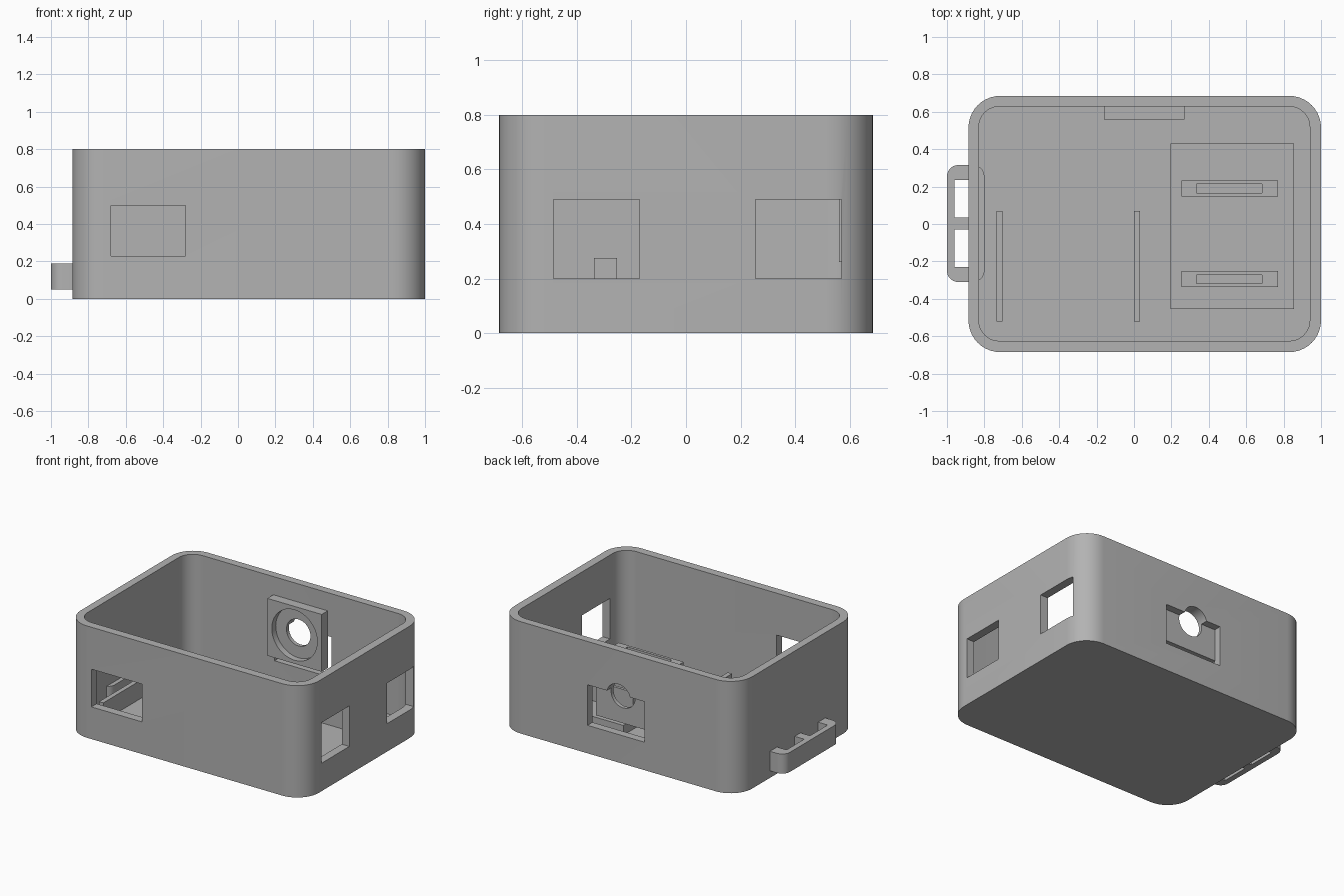
import bpy, bmesh, math
from mathutils import Matrix, Vector

if "Cube" in bpy.data.objects:
    bpy.data.objects.remove(bpy.data.objects["Cube"], do_unlink=True)

grey = bpy.data.materials.new("plain grey")
grey.use_nodes = True
grey.diffuse_color = (0.45, 0.45, 0.45, 1)
grey.node_tree.nodes["Principled BSDF"].inputs["Base Color"].default_value = (0.45, 0.45, 0.45, 1)


def finish(name, bm):
    mesh = bpy.data.meshes.new(name)
    bm.to_mesh(mesh)
    bm.free()
    obj = bpy.data.objects.new(name, mesh)
    mesh.materials.append(grey)
    bpy.context.collection.objects.link(obj)
    return obj


def block(name, x, y, z, radius=0):
    """Box between the given limits, with optional rounded upright edges."""
    bm = bmesh.new()
    bmesh.ops.create_cube(bm, size=1)
    for v in bm.verts:
        v.co = [lo + (c + 0.5) * (hi - lo) for c, (lo, hi) in zip(v.co, (x, y, z))]
    if radius:
        upright = [e for e in bm.edges if abs(e.verts[0].co.z - e.verts[1].co.z) > 0.01]
        bmesh.ops.bevel(bm, geom=upright, offset=radius, segments=10,
                        profile=0.5, affect='EDGES')
    return finish(name, bm)


def bore(name, x, z, radius, y):
    """Cylinder lying along y."""
    bm = bmesh.new()
    turn = Matrix.Translation((x, sum(y) / 2, z)) @ Matrix.Rotation(math.pi / 2, 4, 'X')
    bmesh.ops.create_cone(bm, cap_ends=True, segments=48, radius1=radius, radius2=radius,
                          depth=y[1] - y[0], matrix=turn)
    return finish(name, bm)


def cut(target, *cutters):
    for cutter in cutters:
        mod = target.modifiers.new("cut", 'BOOLEAN')
        mod.operation, mod.solver, mod.object = 'DIFFERENCE', 'EXACT', cutter
        bpy.context.view_layer.objects.active = target
        bpy.ops.object.modifier_apply(modifier=mod.name)
        bpy.data.objects.remove(cutter, do_unlink=True)


def smooth(obj):
    bpy.ops.object.select_all(action='DESELECT')
    obj.select_set(True)
    bpy.context.view_layer.objects.active = obj
    bpy.ops.object.shade_smooth_by_angle(angle=math.radians(30))


FLOOR = 0.06
LENS_X, LENS_Z = 0.055, 0.465

# Open case with its wall openings
case = block("case", (-0.885, 1), (-0.685, 0.685), (0, 0.8), 0.17)
cut(case,
    block("cavity", (-0.83, 0.94), (-0.625, 0.628), (FLOOR, 1), 0.11),
    block("front_opening", (-0.68, -0.28), (-0.75, -0.55), (0.23, 0.5)),
    block("side_opening_front", (0.88, 1.1), (-0.485, -0.17), (0.2, 0.49)),
    block("side_opening_back", (0.88, 1.1), (0.255, 0.57), (0.2, 0.49)),
    block("back_opening", (-0.15, 0.3), (0.58, 0.75), (0.2, 0.49)),
    bore("lens_hole", LENS_X, LENS_Z, 0.095, (0.58, 0.75)))
smooth(case)

# Lens bracket on the inside of the back wall
bracket = block("lens_bracket", (-0.16, 0.27), (0.56, 0.632), (0.26, 0.67))
cut(bracket,
    bore("lens_recess", LENS_X, LENS_Z, 0.18, (0.5, 0.605)),
    bore("bracket_hole", LENS_X, LENS_Z, 0.095, (0.5, 0.75)))
smooth(bracket)

# Strap loop through the right wall
loop = block("strap_loop", (-1, -0.8), (-0.31, 0.315), (0.05, 0.19), 0.06)
cut(loop, *[block("strap_slot", (-0.96, -0.884), y, (0, 0.3))
            for y in ((-0.23, -0.03), (0.035, 0.235))])
smooth(loop)

# Raised pad with two slotted rails
block("pad", (0.195, 0.855), (-0.455, 0.43), (FLOOR - 0.01, 0.13))
for name, y in (("front_rail", -0.295), ("back_rail", 0.19)):
    rail = block(name, (0.255, 0.77), (y - 0.043, y + 0.043), (0.12, 0.275))
    cut(rail, block("rail_slot", (0.335, 0.685), (y - 0.023, y + 0.023), (0.2, 0.35)))

# Low dividers
for name, x in (("right_divider", -0.735), ("middle_divider", 0)):
    block(name, (x, x + 0.033), (-0.52, 0.07), (FLOOR - 0.01, 0.19))
